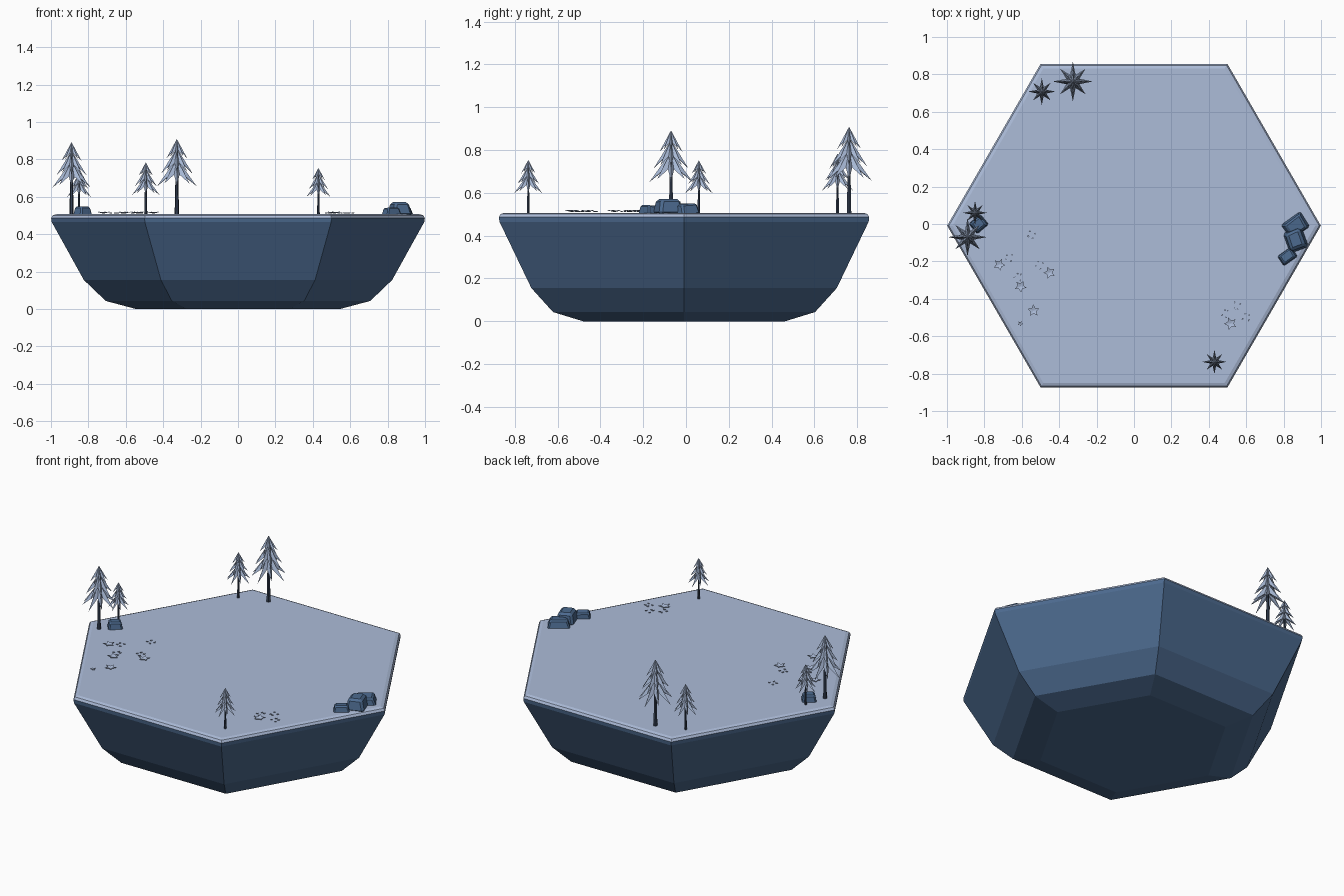
import bpy, bmesh, math, random
from mathutils import Matrix, Vector

if "Cube" in bpy.data.objects:
    bpy.data.objects.remove(bpy.data.objects["Cube"])

random.seed(4)
TOP = 0.507


def material(name, r, g, b):
    m = bpy.data.materials.new(name)
    lin = [((c / 255 + 0.055) / 1.055) ** 2.4 for c in (r, g, b)]
    m.diffuse_color = (*lin, 1)
    m.use_nodes = True
    m.node_tree.nodes["Principled BSDF"].inputs["Base Color"].default_value = m.diffuse_color
    return m


SNOW = material("pale_blue_snow", 172, 188, 217)
STONE = material("slate_blue_stone", 76, 106, 143)
FOLIAGE = material("frosted_foliage", 168, 185, 214)
BARK = material("dark_bark", 52, 64, 84)


def finish(bm, name, *mats):
    bmesh.ops.recalc_face_normals(bm, faces=bm.faces)
    me = bpy.data.meshes.new(name)
    bm.to_mesh(me)
    bm.free()
    for m in mats:
        me.materials.append(m)
    ob = bpy.data.objects.new(name, me)
    bpy.context.collection.objects.link(ob)
    return ob


def ring(bm, n, r, z, cx=0, cy=0):
    return [bm.verts.new((cx + r * math.cos(i * math.tau / n),
                          cy + r * math.sin(i * math.tau / n), z)) for i in range(n)]


def bridge(bm, a, b):
    n = len(a)
    return [bm.faces.new((a[i], a[(i + 1) % n], b[(i + 1) % n], b[i])) for i in range(n)]


# Floating hexagonal island: stone sides, snow cap above the rim
def island():
    profile = [(0.545, 0), (0.707, 0.043), (0.824, 0.155), (0.996, 0.465),
               (0.999, 0.487), (0.990, 0.501), (0.970, TOP)]
    bm = bmesh.new()
    rings = [ring(bm, 6, r, z, 0, -0.009) for r, z in profile]
    bm.faces.new(rings[0])
    for k, (a, b) in enumerate(zip(rings, rings[1:])):
        for f in bridge(bm, a, b):
            f.material_index = 1 if k >= 4 else 0
    bm.faces.new(rings[-1]).material_index = 1
    finish(bm, "island", STONE, SNOW)


# Fir tree: tapered trunk and three eight-pointed drooping tiers
def tree(i, x, y, h):
    bm = bmesh.new()
    lower = ring(bm, 6, 0.03 * h, TOP - 0.005, x, y)
    upper = ring(bm, 6, 0.012 * h, TOP + 0.8 * h, x, y)
    bridge(bm, lower, upper)
    bm.faces.new(lower)
    bm.faces.new(upper)
    finish(bm, f"trunk_{i}", BARK)

    bm = bmesh.new()
    for apex, tip, rad in ((0.74, 0.37, 0.265), (0.88, 0.54, 0.21), (1.0, 0.74, 0.14)):
        drop = apex - tip
        top = bm.verts.new((x, y, TOP + apex * h))
        under = bm.verts.new((x, y, TOP + (apex - 0.42 * drop) * h))
        pts = []
        for k in range(16):
            a = k * math.tau / 16
            if k % 2 == 0:      # needle tip
                s = 1.0 if k % 4 == 0 else 0.9
                r, z = rad * s, apex - drop * s
            else:               # notch between the tips
                r, z = rad * 0.36, apex - drop * 0.58
            pts.append(bm.verts.new((x + r * h * math.cos(a), y + r * h * math.sin(a), TOP + z * h)))
        for k in range(16):
            p, q = pts[k], pts[(k + 1) % 16]
            bm.faces.new((top, p, q))
            bm.faces.new((under, q, p))
    finish(bm, f"foliage_{i}", FOLIAGE)


# Chamfered boulder
def rock(i, x, y, sx, sy, h, deg, tilt=0):
    bm = bmesh.new()
    bmesh.ops.create_cube(bm, size=1)
    for v in bm.verts:
        if v.co.z > 0:
            v.co.x *= 0.72 + random.uniform(-0.08, 0.08)
            v.co.y *= 0.80 + random.uniform(-0.08, 0.08)
    bmesh.ops.scale(bm, vec=(sx, sy, h + 0.01), verts=bm.verts)
    bmesh.ops.bevel(bm, geom=bm.edges[:], offset=min(sx, sy, h) * 0.2,
                    segments=1, affect='EDGES')
    rot = Matrix.Rotation(math.radians(deg), 4, 'Z') @ Matrix.Rotation(math.radians(tilt), 4, 'X')
    place = Matrix.Translation((x, y, TOP - 0.01 + (h + 0.01) / 2))
    bmesh.ops.transform(bm, matrix=place @ rot, verts=bm.verts)
    finish(bm, f"rock_{i}", STONE)


# Thin five-pointed ground star with slightly lifted tips
def star(bm, x, y, r, turn):
    for lift in (0.0, 0.003):
        mid = bm.verts.new((x, y, TOP + 0.003 + lift))
        pts = []
        for k in range(10):
            a = turn + k * math.tau / 10
            rr = r if k % 2 == 0 else r * 0.5
            pts.append(bm.verts.new((x + rr * math.cos(a), y + rr * math.sin(a),
                                     TOP + 0.004 + lift + 0.2 * rr)))
        for k in range(10):
            bm.faces.new((mid, pts[k], pts[(k + 1) % 10]))
        if lift == 0.0:
            base = pts
        else:
            bridge(bm, base, pts)


island()

for i, t in enumerate([(-0.89, -0.07, 0.385), (-0.85, 0.06, 0.245), (-0.493, 0.708, 0.277),
                       (-0.327, 0.762, 0.402), (0.43, -0.737, 0.247)]):
    tree(i + 1, *t)

# Boulder cluster on the right, single boulder on the left
rock(1, 0.865, -0.01, 0.13, 0.10, 0.042, 35, 4)
rock(2, 0.865, -0.085, 0.11, 0.12, 0.064, 20)
rock(3, 0.82, -0.172, 0.095, 0.065, 0.034, 35, -4)
rock(4, -0.83, 0.0, 0.085, 0.075, 0.040, 40)

# Ground stars and scattered flakes
bm = bmesh.new()
for x, y, r in [(-0.72, -0.217, 0.033), (-0.607, -0.334, 0.033), (-0.452, -0.26, 0.033),
                (-0.537, -0.463, 0.033), (-0.607, -0.532, 0.015), (0.516, -0.532, 0.035)]:
    star(bm, x, y, r, random.uniform(0, 1.2))
for x, y in [(-0.665, -0.18), (-0.505, -0.22), (-0.62, -0.285), (-0.548, -0.056),
             (0.49, -0.48), (0.60, -0.50), (0.55, -0.435)]:
    for k in range(4):
        a = k * math.tau / 4 + random.random()
        star(bm, x + 0.02 * math.cos(a), y + 0.02 * math.sin(a), 0.007, a)
finish(bm, "ground_stars", SNOW)
